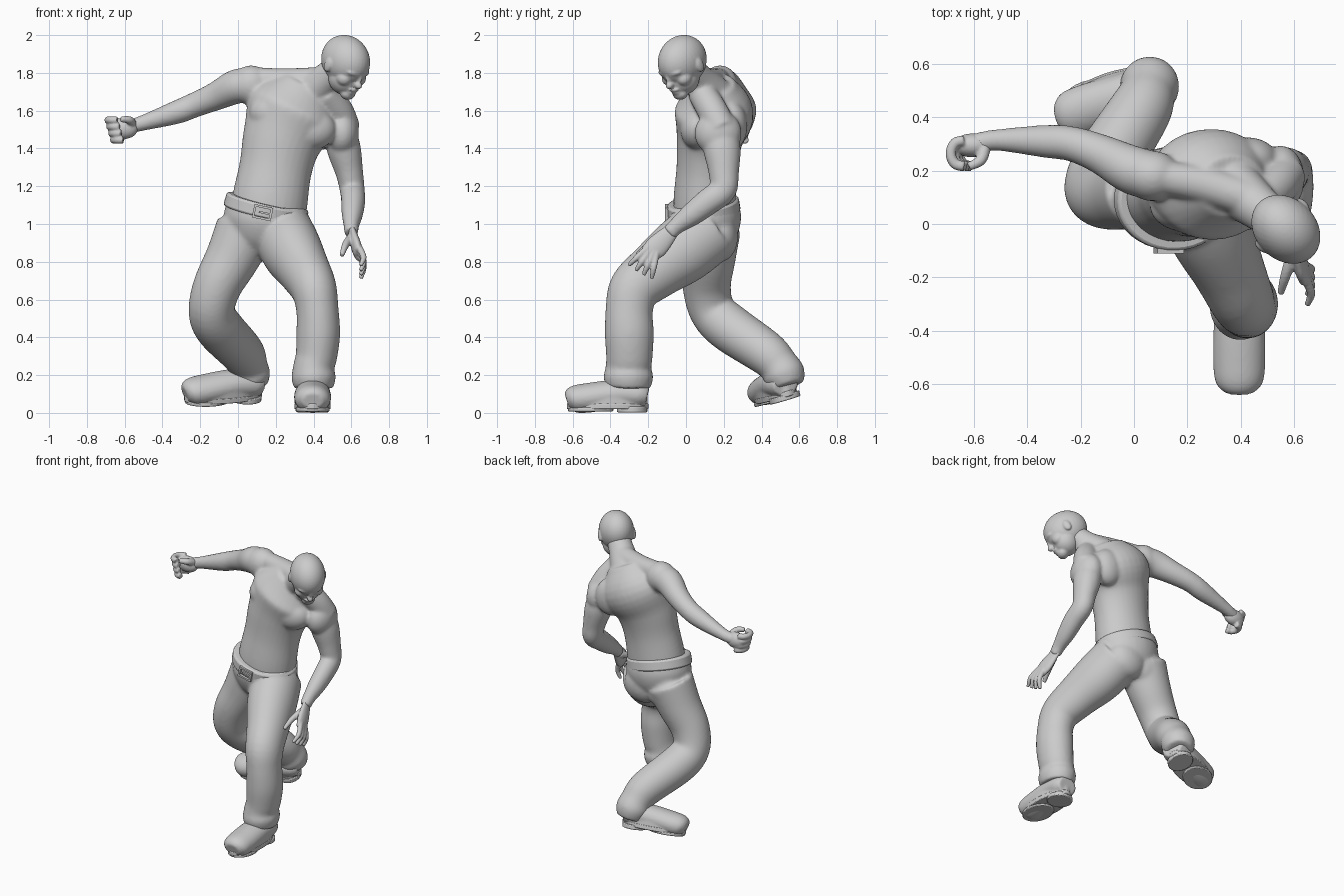
import bpy, bmesh
from math import cos, sin, pi, radians
from mathutils import Vector, Matrix

if "Cube" in bpy.data.objects:
    bpy.data.objects.remove(bpy.data.objects["Cube"])

grey = bpy.data.materials.new("plain grey")
grey.use_nodes = True
grey.diffuse_color = (.6, .6, .6, 1)
grey.node_tree.nodes["Principled BSDF"].inputs["Base Color"].default_value = grey.diffuse_color


def spline(keys, steps=5):
    """Smooth curve through the keys, each a position and a radius."""
    keys = [Vector(key) for key in keys]
    keys = [keys[0] * 2 - keys[1], *keys, keys[-1] * 2 - keys[-2]]
    points = []
    for a, b, c, d in zip(keys, keys[1:], keys[2:], keys[3:]):
        for step in range(steps):
            t = step / steps
            points.append(b + (c - a) * (t / 2) + (a * 2 - b * 5 + c * 4 - d) * (t ** 2 / 2)
                          + (b * 3 - a - c * 3 + d) * (t ** 3 / 2))
    return points + [keys[-2]]


def tube(bm, keys, across=(1, 0, 0), flat=1, sides=32):
    """Closed tube of elliptical rings; flat is depth over width."""
    points = spline(keys)
    last = len(points) - 1
    rings = []
    for i, point in enumerate(points):
        along = (points[min(i + 1, last)] - points[max(i - 1, 0)]).xyz.normalized()
        u = Vector(across)
        u = (u - along * u.dot(along)).normalized() * point.w
        v = along.cross(u) * flat
        angles = [2 * pi * k / sides for k in range(sides)]
        rings.append([bm.verts.new(point.xyz + u * cos(a) + v * sin(a)) for a in angles])
    for low, high in zip(rings, rings[1:]):
        for k in range(sides):
            bm.faces.new((low[k - 1], low[k], high[k], high[k - 1]))
    bm.faces.new(rings[0][::-1])
    bm.faces.new(rings[-1])


def placed(centre, size, frame):
    return frame @ Matrix.Translation(centre) @ Matrix.Diagonal((*size, 1))


def ball(bm, centre, radii, frame=Matrix()):
    bmesh.ops.create_uvsphere(bm, u_segments=32, v_segments=20, radius=1, matrix=placed(centre, radii, frame))


def disc(bm, centre, radii):
    bmesh.ops.create_cone(bm, cap_ends=True, segments=32, radius1=1, radius2=1, depth=1,
                          matrix=placed(centre, radii, Matrix()))


def box(bm, centre, size):
    bmesh.ops.create_cube(bm, size=1, matrix=placed(centre, size, Matrix()))


def finish(bm, name, voxel=0, soft=3, bevel=0, matrix=Matrix()):
    """Make the object; a voxel size fuses its pieces into one soft skin."""
    bmesh.ops.recalc_face_normals(bm, faces=bm.faces)
    mesh = bpy.data.meshes.new(name)
    bm.to_mesh(mesh)
    bm.free()
    mesh.materials.append(grey)
    part = bpy.data.objects.new(name, mesh)
    bpy.context.collection.objects.link(part)
    part.matrix_world = matrix
    bpy.ops.object.select_all(action='DESELECT')
    bpy.context.view_layer.objects.active = part
    part.select_set(True)
    bpy.ops.object.shade_smooth_by_angle(angle=radians(40))
    if voxel:
        fuse = part.modifiers.new("fuse", 'REMESH')
        fuse.mode, fuse.voxel_size, fuse.use_smooth_shade = 'VOXEL', voxel, True
        soften = part.modifiers.new("soften", 'SMOOTH')
        soften.factor, soften.iterations = .5, soft
    if bevel:
        rounding = part.modifiers.new("rounding", 'BEVEL')
        rounding.width, rounding.segments = bevel, 2


# Torso and neck, leaning and dropping towards the left shoulder
bm = bmesh.new()
tube(bm, [(.155, .1, 1, .2), (.17, .1, 1.13, .2), (.2, .11, 1.3, .193), (.235, .125, 1.45, .212), (.3, .15, 1.6, .25),
          (.37, .14, 1.74, .14)], across=(1, 0, -.35), flat=.83)
tube(bm, [(.37, .14, 1.68, .11), (.47, .06, 1.77, .085), (.55, 0, 1.85, .075)])
# Trapezius, chest and shoulder blades
tube(bm, [(.06, .18, 1.77, .06), (.25, .15, 1.755, .07), (.42, .1, 1.76, .07)], across=(0, 1, 0))
tube(bm, [(.46, .08, 1.7, .075), (.53, .14, 1.6, .08), (.57, .19, 1.5, .08)], across=(0, 1, 0))
for x, z in ((.2, 1.59), (.38, 1.5)):
    ball(bm, (x, .065, z), (.14, .095, .11))
    ball(bm, (x + .05, .24, z + .02), (.11, .085, .13))

# Right arm, stretched out
ball(bm, (.07, .18, 1.735), (.105, .095, .105))
tube(bm, [(.1, .18, 1.73, .085), (0, .2, 1.73, .092), (-.12, .26, 1.675, .075), (-.23, .3, 1.63, .066),
          (-.33, .31, 1.59, .062), (-.52, .315, 1.53, .04), (-.6, .3, 1.51, .04)], across=(0, 0, 1))
# Left arm, hanging with a bent elbow
ball(bm, (.55, .17, 1.48), (.09, .125, .12))
tube(bm, [(.53, .17, 1.52, .08), (.56, .19, 1.4, .09), (.59, .2, 1.27, .073), (.605, .195, 1.18, .066), (.61, .12, 1.12, .064),
          (.605, .03, 1.05, .056), (.6, -.05, .99, .041), (.6, -.09, .95, .038)], flat=1.1)
finish(bm, "body", voxel=.009, soft=14)

# Right fist with curled fingers, little finger drawn in
bm = bmesh.new()
ball(bm, (-.605, .295, 1.505), (.075, .045, .055))
for k in range(4):
    curl = [radians(a) for a in (80, 130, 180, 230, 280)]
    tube(bm, [(.043 * cos(a) - .645 + .01 * k, .05 * sin(a) + .265, 1.55 - .035 * k, .02) for a in curl],
         across=(0, 0, 1), sides=12)
tube(bm, [(-.56, .29, 1.53, .025), (-.575, .24, 1.55, .021), (-.62, .215, 1.555, .016)], across=(0, 0, 1), sides=12)
finish(bm, "right_hand", voxel=.006)

# Left hand, with fanned fingers
bm = bmesh.new()
tube(bm, [(.6, -.07, .97, .04), (.625, -.15, .885, .06), (.64, -.2, .84, .05)], across=(0, 1, -1), flat=.45)
for k in range(4):
    root = Vector((.65, .02 * k - .22, .86 - .012 * k))
    fan = radians(43 + 12 * k)
    reach = Vector((0, -cos(fan), -sin(fan))) * .115
    bend = Vector((.015, 0, 0))
    tube(bm, [(*(root - reach * .4 - bend), .016), (*root, .017), (*(root + reach / 2 + bend), .016),
              (*(root + reach), .011)], sides=12)
tube(bm, [(.6, -.1, .93, .024), (.57, -.19, .89, .02), (.55, -.26, .835, .013)], sides=12)
finish(bm, "left_hand", voxel=.006)

# Head, turned to the left and bowed: its own axes are side, forward, up
bm = bmesh.new()
forward = Vector((.6, -.6, -.5)).normalized()
side = forward.cross(Vector((.35, -.35, .87))).normalized()
head = Matrix((side, forward, side.cross(forward))).transposed().to_4x4()
head = Matrix.Translation((.57, -.02, 1.865)) @ head
skull, jaw, chin = ((0, 0, 0), (.115, .147, .132)), ((0, .045, -.08), (.092, .088, .09)), ((0, .1, -.14), (.045, .038, .036))
brow, nose, bridge = ((0, .11, -.005), (.08, .035, .025)), ((0, .145, -.065), (.02, .026, .02)), ((0, .135, -.04), (.013, .02, .04))
mouth, upper_lip, lower_lip = ((0, .1, -.1), (.05, .034, .045)), ((0, .13, -.1), (.035, .018, .011)), ((0, .125, -.12), (.03, .018, .011))
for centre, radii in (skull, jaw, chin, brow, nose, bridge, mouth, upper_lip, lower_lip):
    ball(bm, centre, radii, head)
for s in (-1, 1):
    ear, cheek = (s * .112, -.005, -.03), (s * .055, .08, -.06)
    ball(bm, ear, (.014, .026, .04), head)
    ball(bm, cheek, (.04, .045, .04), head)
finish(bm, "head", voxel=.006, soft=5)

# Trousers: hips, front leg and trailing leg
bm = bmesh.new()
tube(bm, [(.155, .09, 1.11, .212), (.145, .1, 1.02, .222), (.13, .11, .93, .19), (.12, .12, .85, .12)], flat=.87)
tube(bm, [(.23, .12, .97, .16), (.285, -.02, .86, .16), (.35, -.16, .755, .137), (.4, -.27, .66, .122), (.42, -.3, .55, .112),
          (.425, -.3, .42, .116), (.415, -.3, .3, .11), (.4, -.305, .24, .108), (.4, -.305, .19, .118), (.4, -.305, .13, .105)],
     flat=1.12)
tube(bm, [(.04, .13, .97, .16), (-.03, .12, .82, .143), (-.11, .11, .67, .128), (-.14, .14, .54, .122), (-.1, .23, .45, .128),
          (.02, .42, .32, .118), (.05, .49, .25, .106), (.06, .52, .2, .112), (.07, .54, .14, .09)])
for x in (.05, .21):
    ball(bm, (x, .18, .93), (.14, .095, .13))
finish(bm, "trousers", voxel=.01, soft=14)

# Belt, tipped down at the front and left
bm = bmesh.new()
axis = Vector((.23, -.12, 1)).normalized() * .036
middle = Vector((.15, .093, 1.085))
tube(bm, [(*(middle - axis), .226), (*(middle + axis), .222)], flat=.86, sides=40)
finish(bm, "belt", bevel=.012)

# Buckle frame with its pin
bm = bmesh.new()
for s in (-1, 1):
    box(bm, (s * .045, 0, 0), (.012, .02, .07))
    box(bm, (0, 0, s * .03), (.1, .02, .012))
box(bm, (.01, 0, 0), (.06, .02, .01))
finish(bm, "buckle", matrix=Matrix.Translation((.13, -.1, 1.06)) @ Matrix.Rotation(radians(12), 4, 'Y'))

# Shoes, with the toe along their own -y; the trailing one is rolled and raised at the heel
turned = Matrix.Rotation(radians(-70), 4, 'Z') @ Matrix.Rotation(radians(16), 4, 'Y') @ Matrix.Rotation(radians(4), 4, 'X')
places = {"left": Matrix.Translation((.395, -.415, 0)), "right": Matrix.Translation((-.08, .485, .055)) @ turned}
for name, place in places.items():
    bm = bmesh.new()
    tube(bm, [(0, .21, .085, .07), (0, .16, .095, .09), (0, .05, .1, .095), (0, -.1, .08, .098), (0, -.18, .072, .088),
              (0, -.215, .062, .055)], flat=.8)
    disc(bm, (0, 0, .055), (.095, .212, .05))
    finish(bm, name + "_shoe", voxel=.008, soft=6, matrix=place)
    bm = bmesh.new()
    disc(bm, (0, 0, .035), (.096, .216, .03))
    disc(bm, (0, .13, .018), (.085, .08, .03))
    disc(bm, (0, -.09, .018), (.09, .12, .02))
    finish(bm, name + "_sole", bevel=.005, matrix=place)
